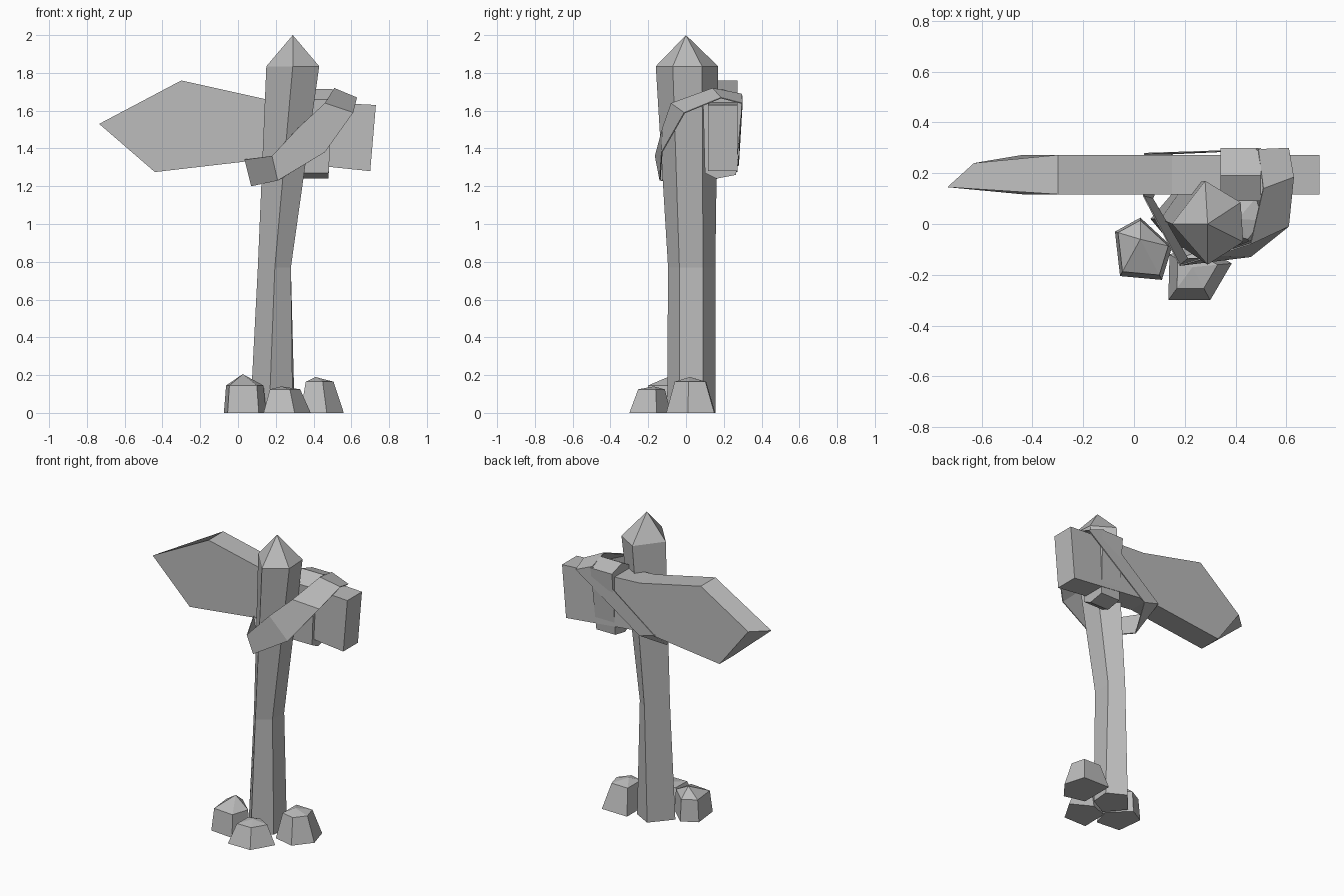
import bpy
import bmesh
from mathutils import Vector

default_cube = bpy.data.objects.get("Cube")
if default_cube:
    bpy.data.objects.remove(default_cube, do_unlink=True)

# One plain grey for everything
grey = bpy.data.materials.new("plain_grey")
grey.use_nodes = True
grey.diffuse_color = (0.5, 0.5, 0.5, 1)
shader = grey.node_tree.nodes["Principled BSDF"]
shader.inputs["Base Color"].default_value = (0.5, 0.5, 0.5, 1)
shader.inputs["Roughness"].default_value = 0.9


def finish(name, bm):
    """Turn a bmesh into a flat shaded grey object."""
    bmesh.ops.recalc_face_normals(bm, faces=bm.faces[:])
    mesh = bpy.data.meshes.new(name)
    bm.to_mesh(mesh)
    bm.free()
    mesh.materials.append(grey)
    obj = bpy.data.objects.new(name, mesh)
    bpy.context.collection.objects.link(obj)
    return obj


def loft(name, rings, tip=None, wrap=True, closed_ends=True):
    """Join rings of equal size with quads, ending in a flat cap or a tip."""
    bm = bmesh.new()
    loops = [[bm.verts.new(p) for p in ring] for ring in rings]
    count = len(loops[0])
    for low, high in zip(loops, loops[1:]):
        for i in range(count if wrap else count - 1):
            j = (i + 1) % count
            bm.faces.new((low[i], low[j], high[j], high[i]))
    if closed_ends:
        bm.faces.new(loops[0])
        if tip:
            apex = bm.verts.new(tip)
            for i in range(count):
                bm.faces.new((loops[-1][i], loops[-1][(i + 1) % count], apex))
        else:
            bm.faces.new(loops[-1])
    return finish(name, bm)


def level(points, z):
    return [(x, y, z) for x, y in points]


# Five sided leaning post with a pointed top
post_base = [(.165, -.1), (.29, -.035), (.3, .09), (.18, .155), (.065, .02)]
post_middle = [(.195, -.095), (.28, -.035), (.28, .09), (.2, .155), (.105, .02)]
post_top = [(.29, -.16), (.43, -.07), (.42, .085), (.28, .17), (.15, 0)]
loft("post", [level(post_base, 0), level(post_middle, .77), level(post_top, 1.835)],
     tip=(.29, 0, 2))

# Arrow shaped sign board, thinner at its pointed end
outline = [(-.3, 1.76), (.15, 1.66), (.73, 1.63), (.7, 1.28), (.12, 1.34), (-.44, 1.275)]
front = [(x, .117, z) for x, z in outline] + [(-.735, .145, 1.53)]
back = [(x, .272, z) for x, z in outline] + [(-.63, .24, 1.53)]
loft("sign_board", [front, back])

# Upright band around the board
band = [(.09, 1.66), (.19, 1.715), (.3, 1.68), (.265, 1.26), (.16, 1.24), (.1, 1.27)]
band_sides = [[(x if z > 1.5 else x - lean, y, z) for y, z in band]
              for x, lean in ((.34, 0), (.5, .02))]
loft("upright_band", band_sides)

# Diagonal strap tying the board to the post
strap_upper = [(.035, .11, 1.34), (.18, -.165, 1.36), (.32, -.125, 1.51),
               (.46, -.08, 1.64), (.51, .14, 1.72), (.49, .295, 1.69), (.04, .28, 1.34)]
strap_lower = [(.07, .1, 1.2), (.21, -.14, 1.23), (.46, -.13, 1.38),
               (.61, -.01, 1.59), (.63, .185, 1.67), (.61, .3, 1.64), (.15, .28, 1.31)]
strap = loft("diagonal_strap", [strap_upper, strap_lower], closed_ends=False)
thickness = strap.modifiers.new("thickness", "SOLIDIFY")
thickness.thickness = 0.006


# Rocks around the foot: footprint, shrunken shoulder and a low peak
def rock(name, footprint, shoulder_height, shrink, peak):
    centre = Vector(peak).to_2d()
    shoulder = [Vector(p).lerp(centre, shrink) for p in footprint]
    loft(name, [level(footprint, 0), level(shoulder, shoulder_height)], tip=peak)


rock("right_rock", [(-.075, -.03), (-.055, -.205), (.11, -.22), (.15, -.09), (.025, .025)],
     .145, .12, (.025, -.06, .205))
rock("front_rock", [(.135, -.3), (.3, -.3), (.385, -.155), (.25, -.08), (.14, -.12)],
     .125, .36, (.23, -.17, .14))
rock("left_rock", [(.33, -.07), (.47, -.105), (.56, .01), (.52, .15), (.33, .155)],
     .165, .36, (.41, .02, .19))
